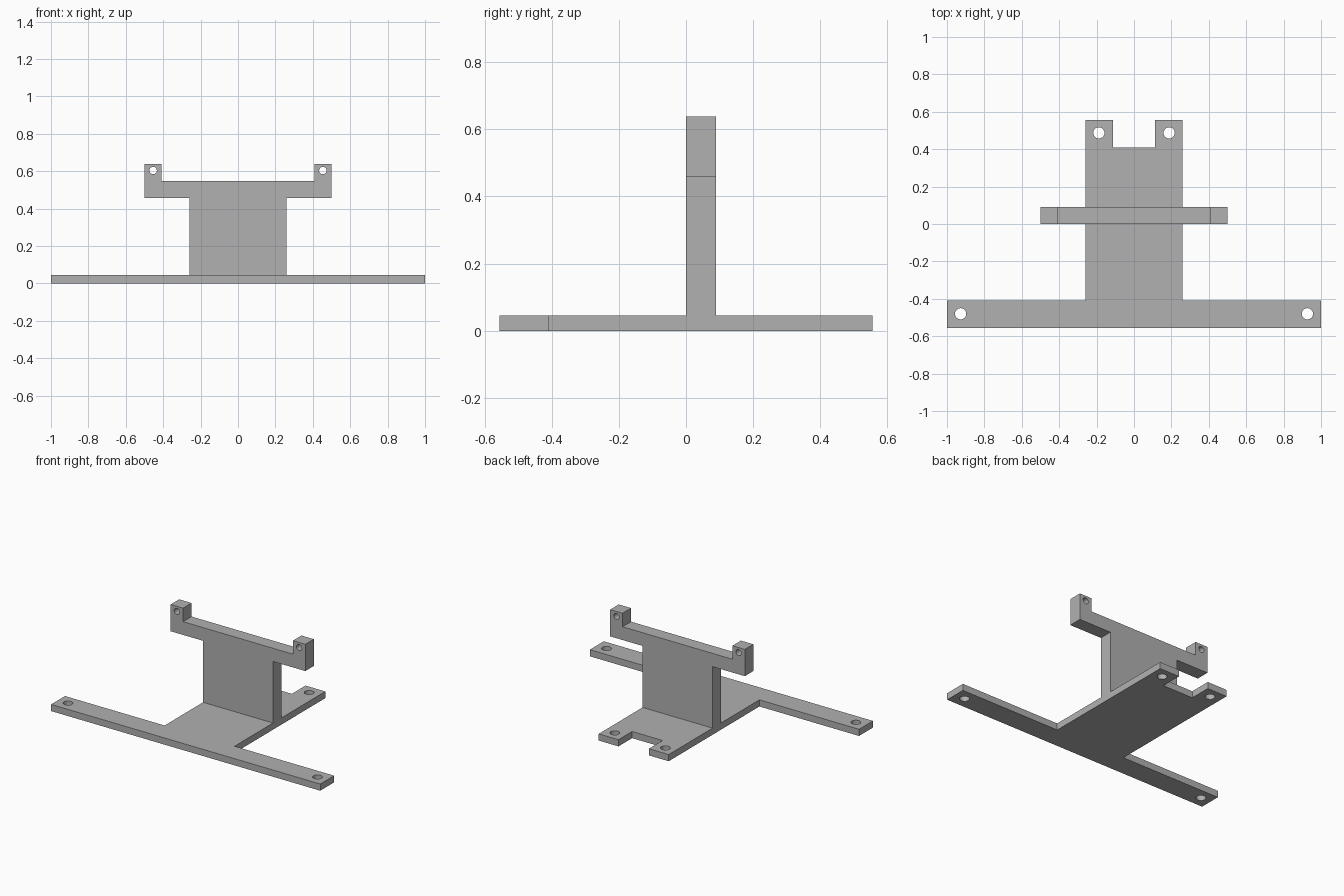
import bpy
import bmesh
import math
from mathutils import Matrix, Vector

cube = bpy.data.objects.get("Cube")
if cube:
    bpy.data.objects.remove(cube, do_unlink=True)

THICK = 0.045      # base plate thickness
WALL = 0.09        # upright thickness
HALF = 0.26        # half width of the central web

grey = bpy.data.materials.new("plain_grey")
grey.use_nodes = True
grey.diffuse_color = (0.44, 0.44, 0.44, 1)
grey.node_tree.nodes["Principled BSDF"].inputs["Base Color"].default_value = (0.44, 0.44, 0.44, 1)


def make_object(name, bm):
    bmesh.ops.recalc_face_normals(bm, faces=bm.faces)
    mesh = bpy.data.meshes.new(name)
    bm.to_mesh(mesh)
    bm.free()
    mesh.materials.append(grey)
    obj = bpy.data.objects.new(name, mesh)
    bpy.context.collection.objects.link(obj)
    return obj


def pierced_plate(name, right_half, depth, holes, radius, matrix):
    """Mirror a half outline, extrude it along local z and drill mirrored holes."""
    outline = right_half + [(-x, y) for x, y in reversed(right_half)]
    bm = bmesh.new()
    face = bm.faces.new([bm.verts.new((x, y, 0)) for x, y in outline])
    grown = bmesh.ops.extrude_face_region(bm, geom=[face])
    top = [v for v in grown["geom"] if isinstance(v, bmesh.types.BMVert)]
    bmesh.ops.translate(bm, verts=top, vec=Vector((0, 0, depth)))
    plate = make_object(name, bm)

    # drills
    bm = bmesh.new()
    for x, y in holes:
        for side in (-1, 1):
            bmesh.ops.create_cone(bm, cap_ends=True, segments=32, radius1=radius,
                                  radius2=radius, depth=depth * 3,
                                  matrix=Matrix.Translation((side * x, y, depth / 2)))
    drill = make_object(name + "_drill", bm)
    drill.hide_render = True

    cut = plate.modifiers.new("holes", "BOOLEAN")
    cut.operation = "DIFFERENCE"
    cut.solver = "EXACT"
    cut.object = drill
    bpy.ops.object.select_all(action="DESELECT")
    plate.select_set(True)
    bpy.context.view_layer.objects.active = plate
    bpy.ops.object.modifier_apply(modifier=cut.name)
    bpy.data.objects.remove(drill, do_unlink=True)

    plate.data.transform(matrix)
    bpy.ops.object.shade_smooth_by_angle(angle=math.radians(30))
    return plate


# T-shaped base with a notched rear end
pierced_plate(
    "base_plate",
    [(1, -0.555), (1, -0.408), (HALF, -0.408), (HALF, 0.555), (0.113, 0.555), (0.113, 0.41)],
    THICK, [(0.927, -0.48), (0.188, 0.487)], 0.03, Matrix.Identity(4))

# upright with a wide head and two raised ears
stand = Matrix.Translation((0, WALL, 0)) @ Matrix.Rotation(math.pi / 2, 4, "X")
pierced_plate(
    "upright_bracket",
    [(HALF, THICK), (HALF, 0.458), (0.5, 0.458), (0.5, 0.638), (0.408, 0.638), (0.408, 0.547)],
    WALL, [(0.454, 0.604)], 0.02, stand)
